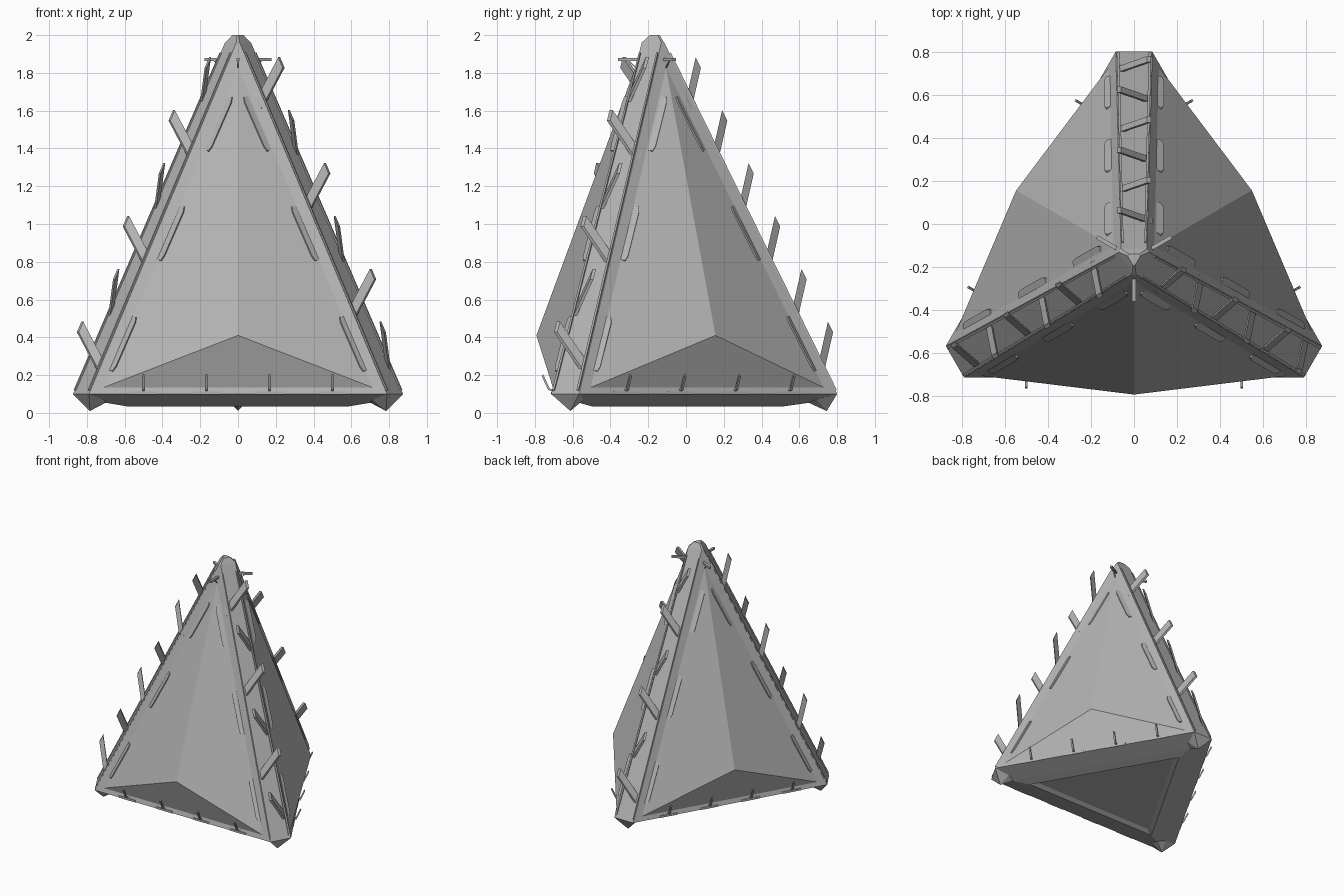
import bpy, bmesh, math
from mathutils import Vector, Matrix

cube = bpy.data.objects.get("Cube")
if cube:
    bpy.data.objects.remove(cube, do_unlink=True)

grey = bpy.data.materials.new("plain grey")
grey.use_nodes = True
grey.diffuse_color = (0.45, 0.45, 0.45, 1)
grey.node_tree.nodes["Principled BSDF"].inputs["Base Color"].default_value = (0.45, 0.45, 0.45, 1)

AXIS = Vector((0, -0.16, 0))          # the vertical axis of threefold symmetry
TURNS = [Matrix.Rotation(math.radians(120 * k), 3, 'Z') for k in range(3)]
SIDES = ("back", "left", "right")


def add_hull(bm, points):
    """Add the convex hull of some points to a mesh."""
    verts = [bm.verts.new(p) for p in points]
    res = bmesh.ops.convex_hull(bm, input=verts)
    spare = [v for v in verts if v.is_valid and not v.link_faces]
    bmesh.ops.delete(bm, geom=spare, context='VERTS')


def finish(name, bm):
    bmesh.ops.dissolve_limit(bm, angle_limit=0.01, verts=bm.verts[:], edges=bm.edges[:])
    bmesh.ops.recalc_face_normals(bm, faces=bm.faces[:])
    mesh = bpy.data.meshes.new(name)
    bm.to_mesh(mesh)
    bm.free()
    mesh.materials.append(grey)
    ob = bpy.data.objects.new(name, mesh)
    ob.location = AXIS
    bpy.context.collection.objects.link(ob)
    return ob


def threefold(name, groups):
    """One object per side, each made of several hulls turned about the axis."""
    for side, turn in zip(SIDES, TURNS):
        bm = bmesh.new()
        for pts in groups:
            add_hull(bm, [turn @ Vector(p) for p in pts])
        finish(f"{name}_{side}", bm)


def bar(a, b, u, v):
    """Corners of a bar from a to b with half-width vectors u and v."""
    return [p + u * i + v * j for p in (Vector(a), Vector(b)) for i in (-1, 1) for j in (-1, 1)]


def mirrored(points):
    return [Vector((-p[0], p[1], p[2])) for p in points]


# Edge strip: from the base corner to the apex
LOW, HIGH = Vector((0.085, 0.96, 0.10)), Vector((0.06, 0.045, 1.96))


def strip_point(t, across):
    p = LOW.lerp(HIGH, t)
    return Vector((p.x * across, p.y, p.z))


ALONG = (strip_point(1, 0) - strip_point(0, 0)).normalized()
OUT = Vector((0, ALONG.z, -ALONG.y))

# Core body with cut edges, capped apex and shallow underside
core = []
for turn in TURNS:
    for p in (LOW, HIGH, (0.025, 0.02, 2.0), (0, 0.82, 0.055), (0, 0.68, 0.035)):
        core += [turn @ Vector(q) for q in ([p] if p[0] == 0 else [p, mirrored([p])[0]])]
bm = bmesh.new()
add_hull(bm, core)
bmesh.ops.dissolve_limit(bm, angle_limit=0.01, verts=bm.verts[:], edges=bm.edges[:])
bmesh.ops.recalc_face_normals(bm, faces=bm.faces[:])
under = [f for f in bm.faces if f.normal.z < -0.99]
bmesh.ops.inset_region(bm, faces=under, thickness=0.06, depth=-0.02)
finish("core_body", bm)

# Bulging face panels
corner, top, peak = Vector((-0.75, -0.54, 0.12)), Vector((0, -0.104, 1.84)), Vector((0, -0.632, 0.41))
behind = Vector((0, -0.2, 0.5))
threefold("bulged_panel", [[corner, mirrored([corner])[0], top, peak, behind]])

# Raised plates along both slanted edges of each panel
d = (top - corner).normalized()
normal = (peak - top).cross(corner - top).normalized()
if normal.y > 0:
    normal = -normal
inward = d.cross(normal)
if inward.x < 0:
    inward = -inward
tilt = math.radians(20)
face = normal * math.cos(tilt) - inward * math.sin(tilt)
side = inward * math.cos(tilt) + normal * math.sin(tilt)
plates = []
for z in (0.375, 0.96, 1.54):
    mid = corner.lerp(top, (z - corner.z) / (top.z - corner.z)) + inward * 0.03
    outer = bar(mid - d * 0.16, mid + d * 0.16, side * 0.015, face * 0.004)
    inner = bar(mid - d * 0.13, mid + d * 0.13, side * 0.024, face * 0.004)
    plates += [outer + inner, mirrored(outer + inner)]
threefold("edge_plates", plates)

# Narrow rails along the sides of each strip
rail = [strip_point(t, w) + OUT * h for t in (0.01, 0.97) for w in (0.8, 0.95) for h in (-0.01, 0.008)]
threefold("strip_rails", [rail, mirrored(rail)])

# Leaning spikes, crossing the strip alternately left and right
spikes = []
for k in range(6):
    s = 1 if k % 2 == 0 else -1
    step = Vector((0, -0.14, 0.28)) * k
    base, tip = Vector((-0.075 * s, 0.875, 0.235)), Vector((0.07 * s, 0.925, 0.455))
    spikes.append(bar(base + step, tip + step, Vector((0.01, 0, 0)), ALONG * 0.031))
threefold("spikes", spikes)

# Pointed feet under the base corners
foot = [LOW, (0.05, 0.85, 0.07)]
threefold("foot", [foot + mirrored(foot) + [(0, 0.905, 0.01), (0, 0.80, 0.058)]])

# Clamps with curved hooks along the base edges
clamps = []
X, Y, Z = Vector((1, 0, 0)), Vector((0, 1, 0)), Vector((0, 0, 1))
for u in (-0.5, -0.167, 0.167, 0.5):
    clamps.append(bar((u - 0.075, -0.535, 0.106), (u + 0.075, -0.535, 0.106), Y * 0.02, Z * 0.008))
    clamps.append(bar((u - 0.05, -0.535, 0.118), (u + 0.05, -0.535, 0.118), Y * 0.012, Z * 0.008))
    path = [(u, -0.53, 0.115), (u, -0.565, 0.125), (u, -0.58, 0.155), (u, -0.60, 0.20)]
    clamps += [bar(a, b, X * 0.006, (Y + Z) * 0.004) for a, b in zip(path, path[1:])]
threefold("base_clamps", clamps)

# Pins near the apex with a thin brace
pin = bar((0, -0.07, 1.87), (0, -0.20, 1.87), X * 0.009, Z * 0.008)
brace = bar((0, -0.10, 1.82), (0, -0.15, 1.87), X * 0.003, Z * 0.004)
threefold("apex_pin", [pin, brace])
